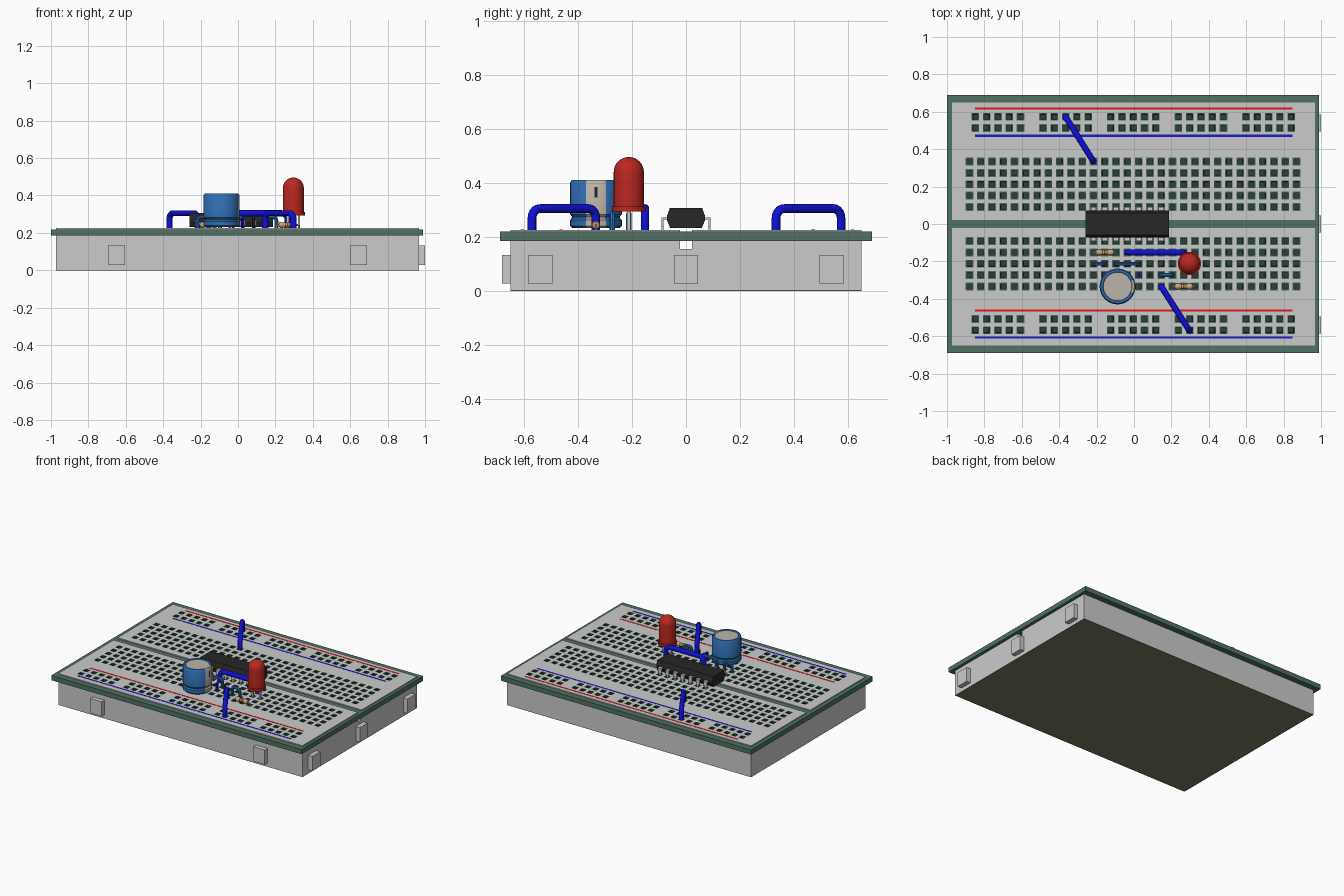
import bpy, bmesh, math
from mathutils import Vector

if "Cube" in bpy.data.objects:
    bpy.data.objects.remove(bpy.data.objects["Cube"])

P = 0.0603                                   # hole pitch
def col(k): return 0.869 - P * (k - 1)       # x of numbered column
ROW = dict(zip("abcdefghij", [0.334, 0.273, 0.212, 0.152, 0.091,
                              -0.091, -0.152, -0.212, -0.273, -0.334]))
X0, X1, TOP = -0.972, 0.967, 0.226

def mat(name, r, g, b):
    m = bpy.data.materials.new(name)
    m.diffuse_color = (r, g, b, 1)
    m.use_nodes = True
    m.node_tree.nodes["Principled BSDF"].inputs["Base Color"].default_value = m.diffuse_color
    return m

GREEN = mat("green", 0.08, 0.17, 0.125)
DARK = mat("dark_socket", 0.025, 0.05, 0.04)
OLIVE = mat("olive_backing", 0.2, 0.2, 0.12)
RED = mat("red_line", 0.8, 0.01, 0.01)
NAVY = mat("blue_line", 0.01, 0.01, 0.65)
WIRE = mat("wire_blue", 0.005, 0.005, 0.7)
JUMP = mat("jumper_blue", 0.02, 0.16, 0.55)
BLACK = mat("black", 0.02, 0.02, 0.02)
LENS = mat("lens_red", 0.5, 0.02, 0.015)
CAN = mat("can_blue", 0.03, 0.16, 0.45)
CREAM = mat("cream", 0.5, 0.46, 0.4)
TAN = mat("tan", 0.62, 0.4, 0.2)
BROWN = mat("brown", 0.2, 0.06, 0.02)
STEEL = mat("steel", 0.55, 0.55, 0.55)

def add(name, bm, *mats, smooth=False):
    bmesh.ops.recalc_face_normals(bm, faces=bm.faces) if smooth else None
    me = bpy.data.meshes.new(name)
    bm.to_mesh(me)
    bm.free()
    ob = bpy.data.objects.new(name, me)
    bpy.context.collection.objects.link(ob)
    for m in mats:
        me.materials.append(m)
    if smooth:
        bpy.ops.object.select_all(action='DESELECT')
        ob.select_set(True)
        bpy.context.view_layer.objects.active = ob
        bpy.ops.object.shade_smooth_by_angle(angle=math.radians(40))
    return ob

def boxes(name, dims, *mats):
    """One object from boxes given as (x0, x1, y0, y1, z0, z1)."""
    bm = bmesh.new()
    for x0, x1, y0, y1, z0, z1 in dims:
        vs = bmesh.ops.create_cube(bm, size=1)["verts"]
        for v in vs:
            v.co = ((x0 + x1) / 2 + v.co.x * (x1 - x0),
                    (y0 + y1) / 2 + v.co.y * (y1 - y0),
                    (z0 + z1) / 2 + v.co.z * (z1 - z0))
    return add(name, bm, *mats)

def lathe(name, profile, centre, *mats, steps=32, paint=None):
    bm = bmesh.new()
    vs = [bm.verts.new((r, 0, z)) for r, z in profile]
    es = [bm.edges.new(p) for p in zip(vs, vs[1:])]
    bmesh.ops.spin(bm, geom=vs + es, cent=(0, 0, 0), axis=(0, 0, 1),
                   angle=math.tau, steps=steps)
    bmesh.ops.remove_doubles(bm, verts=bm.verts, dist=1e-5)
    if paint:
        for f in bm.faces:
            f.material_index = paint(f.calc_center_median())
    ob = add(name, bm, *mats, smooth=True)
    ob.location = centre
    return ob

def tube(name, pts, radius, m, res=3):
    cu = bpy.data.curves.new(name, 'CURVE')
    cu.dimensions = '3D'
    cu.bevel_depth, cu.bevel_resolution, cu.use_fill_caps = radius, res, True
    sp = cu.splines.new('POLY')
    sp.points.add(len(pts) - 1)
    for p, c in zip(sp.points, pts):
        p.co = (*c, 1)
    tmp = bpy.data.objects.new(name + "_path", cu)
    bm = bmesh.new()
    bm.from_mesh(tmp.to_mesh())
    tmp.to_mesh_clear()
    bpy.data.objects.remove(tmp)
    return add(name, bm, m, smooth=True)

def staple(name, a, b, z, radius, m, bend, res=3):
    """U-shaped wire between two holes with rounded corners."""
    a, b = Vector((*a, 0)), Vector((*b, 0))
    d = (b - a).normalized()
    arc = [(bend * (1 - math.cos(t)), z - bend * (1 - math.sin(t)))
           for t in [i * math.pi / 10 for i in range(6)]]
    half = [(0, 0.2)] + arc
    pts = [a + d * s + Vector((0, 0, h)) for s, h in half]
    pts += [b - d * s + Vector((0, 0, h)) for s, h in reversed(half)]
    return tube(name, pts, radius, m, res)

def panel(name, xs, ys, y0, y1):
    """Grey top strip with square sockets sunk at every xs, ys crossing."""
    h = 0.0205
    gx = [X0] + [x + s for x in sorted(xs) for s in (-h, h)] + [X1]
    gy = [y0] + [y + s for y in sorted(ys) for s in (-h, h)] + [y1]
    bm = bmesh.new()
    v = [[bm.verts.new((x, y, TOP)) for x in gx] for y in gy]
    holes = []
    for j in range(len(gy) - 1):
        for i in range(len(gx) - 1):
            f = bm.faces.new((v[j][i], v[j][i + 1], v[j + 1][i + 1], v[j + 1][i]))
            if i % 2 and j % 2:
                holes.append(f)
    rim = [e for e in bm.edges if e.is_boundary]
    bmesh.ops.inset_individual(bm, faces=holes, thickness=0.001, depth=-0.008)
    ring = bmesh.ops.inset_individual(bm, faces=holes, thickness=0.009)["faces"]
    well = bmesh.ops.inset_individual(bm, faces=holes, thickness=0.001, depth=-0.025)["faces"]
    for f in ring:
        f.material_index = 1
    for f in well + holes:
        f.material_index = 2
    skirt = bmesh.ops.extrude_edge_only(bm, edges=rim)["geom"]
    for g in skirt:
        if isinstance(g, bmesh.types.BMVert):
            g.co.z -= 0.042
    return add(name, bm, STEEL_GREY, GREEN, DARK)

STEEL_GREY = None                             # default grey slot

# Base, backing and interlocking tabs
boxes("base_body", [(X0, X1, -0.65, 0.65, 0.002, 0.155),
                    (X0, X1, -0.65, -0.022, 0.155, 0.185),
                    (X0, X1, 0.022, 0.65, 0.155, 0.185)])
boxes("adhesive_backing", [(X0, X1, -0.65, 0.65, 0, 0.002)], OLIVE)
boxes("front_tabs", [(x - .045, x + .045, -0.682, -0.65, 0.027, 0.132) for x in (-0.65, 0.645)])
boxes("end_tabs", [(X1, 1.0, y - .045, y + .045, 0.027, 0.132) for y in (-0.54, 0, 0.54)])

# Green rim and centre channel floor
boxes("green_rim", [(-1, X0, -0.69, 0.69, .185, .219), (X1, 0.988, -0.69, 0.69, .185, .219),
                    (X0, X1, -0.69, -0.65, .185, .219), (X0, X1, 0.65, 0.69, .185, .219)], GREEN)
boxes("centre_channel", [(X0, X1, -0.022, 0.022, .185, .219)], GREEN)

# Socket panels and power rails
cols = [col(k) for k in range(1, 31)]
rails = [-0.848 + P * i for i in range(29) if i % 6 != 5]
panel("socket_panel_back", cols, [ROW[r] for r in "abcde"], 0.022, 0.44)
panel("socket_panel_front", cols, [ROW[r] for r in "fghij"], -0.44, -0.022)
panel("power_rail_back", rails, (0.513, 0.573), 0.44, 0.65)
panel("power_rail_front", rails, (-0.568, -0.508), -0.65, -0.44)
for name, ys, m in (("red_rail_lines", (0.617, -0.463), RED), ("blue_rail_lines", (0.472, -0.607), NAVY)):
    boxes(name, [(-0.85, 0.847, y - .006, y + .006, TOP - .002, TOP + .001) for y in ys], m)

# Chip body with hexagonal end profile
bm = bmesh.new()
prof = [(-.058, .232), (.058, .232), (.071, .262), (.071, .276), (.06, .307), (-.06, .307), (-.071, .276), (-.071, .262)]
f = bm.faces.new([bm.verts.new((-0.259, y, z)) for y, z in prof])
ext = bmesh.ops.extrude_face_region(bm, geom=[f])["geom"]
bmesh.ops.translate(bm, vec=(0.445, 0, 0), verts=[g for g in ext if isinstance(g, bmesh.types.BMVert)])
bmesh.ops.recalc_face_normals(bm, faces=bm.faces)
add("chip_body", bm, BLACK)
pins = []
for k in range(13, 20):
    for s in (-1, 1):
        x = col(k)
        pins += [(x - .014, x + .014, *sorted((s * .065, s * .091)), .264, .272),
                 (x - .014, x + .014, *sorted((s * .083, s * .091)), .236, .268),
                 (x - .007, x + .007, *sorted((s * .083, s * .091)), .2, .236)]
boxes("chip_pins", pins, STEEL)

# Indicator lamp
dome = [(0.056 * math.cos(t), 0.44 + 0.056 * math.sin(t)) for t in [i * math.pi / 16 for i in range(9)]]
lx, ly = (col(10) + col(11)) / 2, ROW["h"]
lathe("lamp_lens", [(0, .293), (.062, .293), (.062, .312), (.056, .312)] + dome, (lx, ly, 0), LENS)
boxes("lamp_leads", [(col(k) - .006, col(k) + .006, ly - .006, ly + .006, .2, .295) for k in (10, 11)], STEEL)

# Capacitor can with cream top and polarity stripe
def can_paint(c):
    r = math.hypot(c.x, c.y)
    stripe = abs(math.atan2(c.y, c.x)) < math.radians(22) and r > 0.05
    return 1 if stripe or (c.z > 0.4 and r < 0.075) else 0
cx, cy = -0.088, -0.334
lathe("capacitor_can", [(0, .232), (.088, .232), (.096, .24), (.096, .262), (.089, .27), (.089, .275), (.096, .283),
      (.096, .4), (.09, .41), (.078, .41), (.076, .406), (0, .406)], (cx, cy, 0), CAN, CREAM, paint=can_paint)
boxes("capacitor_stripe_bar", [(cx + .09, cx + .097, cy - .006, cy + .006, .345, .385)], BLACK)
boxes("capacitor_leads", [(x - .006, x + .006, cy - .006, cy + .006, .2, .235) for x in (col(17), col(16))], STEEL)

# Thick hookup wires
for name, a, b in (("wire_back", (-0.367, 0.575), (col(19), ROW["a"])),
                   ("wire_front", (col(13), ROW["j"]), (0.297, -0.571)),
                   ("wire_middle", (col(16), ROW["g"]), (col(11), ROW["g"]))):
    staple(name, a, b, 0.305, 0.0165, WIRE, 0.035)

# Small jumpers
for i, (r, a, b) in enumerate((("h", 19, 18), ("h", 17, 15), ("i", 13, 12))):
    staple(f"jumper_{i}", (col(a), ROW[r]), (col(b), ROW[r]), 0.285, 0.010, JUMP, 0.022, 2)
for name, k, m in (("blue_pin", 15, WIRE), ("black_pin", 14, BLACK)):
    tube(name, [(col(k), ROW["i"], 0.2), (col(k), ROW["i"], 0.28)], 0.009, m, 2)

# Resistors with colour bands
for n, (r, a, b) in enumerate((("g", 19, 17), ("j", 12, 10))):
    y, xm = ROW[r], (col(a) + col(b)) / 2
    staple(f"resistor_lead_{n}", (col(a), y), (col(b), y), 0.243, 0.005, STEEL, 0.012, 1)
    ob = lathe(f"resistor_body_{n}", [(0, -.046), (.012, -.046), (.016, -.04), (.016, -.026), (.013, -.02),
               (.013, .02), (.016, .026), (.016, .04), (.012, .046), (0, .046)], (xm, y, 0.243), TAN, steps=16)
    ob.rotation_euler.y = math.pi / 2
    for j, dx in enumerate((-.012, 0, .012)):
        ob = lathe(f"resistor_band_{n}_{j}", [(0, -.003), (.0138, -.003), (.0138, .003), (0, .003)],
                   (xm + dx, y, 0.243), BROWN, steps=16)
        ob.rotation_euler.y = math.pi / 2
